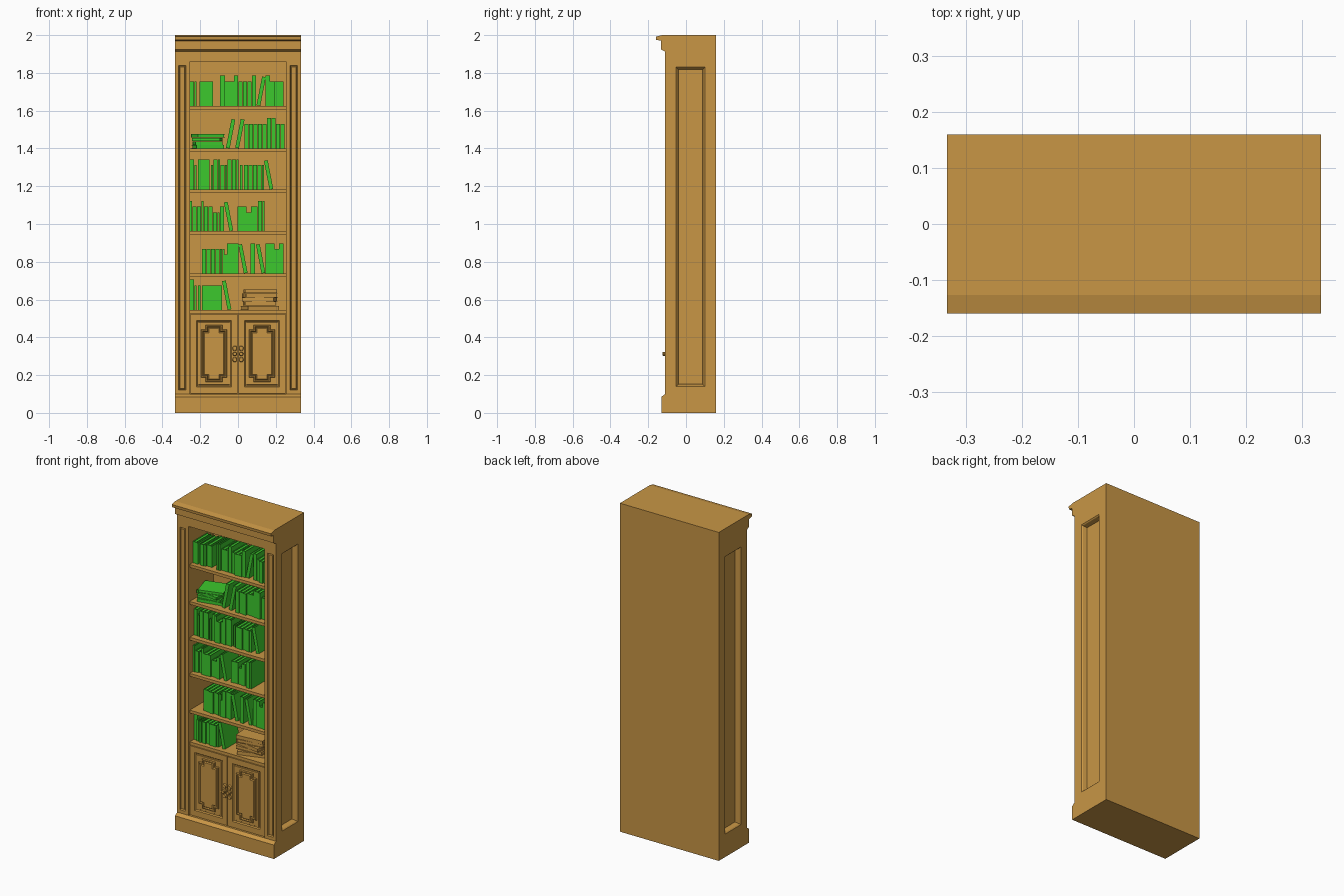
import bpy, bmesh, random
from math import sin, radians
from mathutils import Matrix, Vector

random.seed(4)
if "Cube" in bpy.data.objects:
    bpy.data.objects.remove(bpy.data.objects["Cube"])


def material(name, rgb):
    m = bpy.data.materials.new(name)
    m.use_nodes = True
    m.diffuse_color = (*rgb, 1)
    m.node_tree.nodes["Principled BSDF"].inputs["Base Color"].default_value = (*rgb, 1)
    return m


WOOD = material("warm_wood", (0.58, 0.305, 0.06))
GREEN = material("book_green", (0.045, 0.58, 0.026))

HALF, OPEN = 0.333, 0.255          # half widths of case and opening
FRONT, BACK, INNER = -0.11, 0.16, 0.13
BASE, CROWN = 0.1, 1.9


def finish(name, bm, mat):
    bmesh.ops.recalc_face_normals(bm, faces=bm.faces)
    me = bpy.data.meshes.new(name)
    bm.to_mesh(me)
    bm.free()
    me.materials.append(mat)
    ob = bpy.data.objects.new(name, me)
    bpy.context.collection.objects.link(ob)
    return ob


def add_box(bm, lo, hi, mat=Matrix()):
    lo, hi = Vector(lo), Vector(hi)
    m = mat @ Matrix.Translation((lo + hi) / 2) @ Matrix.Diagonal((*(hi - lo), 1))
    bmesh.ops.create_cube(bm, size=1, matrix=m)


def box(name, lo, hi):
    bm = bmesh.new()
    add_box(bm, lo, hi)
    return finish(name, bm, WOOD)


def moulding(name, profile):
    """Extrude a (y, z) profile across the full width."""
    bm = bmesh.new()
    f = bm.faces.new([bm.verts.new((-HALF, y, z)) for y, z in profile])
    ext = bmesh.ops.extrude_face_region(bm, geom=[f])["geom"]
    bmesh.ops.translate(bm, vec=(2 * HALF, 0, 0),
                        verts=[v for v in ext if isinstance(v, bmesh.types.BMVert)])
    return finish(name, bm, WOOD)


def rect(u0, u1, v0, v1, inset=0):
    return [(u0 + inset, v0 + inset), (u1 - inset, v0 + inset),
            (u1 - inset, v1 - inset), (u0 + inset, v1 - inset)]


def notched(u0, u1, v0, v1, inset, n):
    """Rectangle with square notches cut from its corners."""
    a, b, c, d = u0 + inset, u1 - inset, v0 + inset, v1 - inset
    return [(a + n, c), (b - n, c), (b - n, c + n), (b, c + n), (b, d - n), (b - n, d - n),
            (b - n, d), (a + n, d), (a + n, d - n), (a, d - n), (a, c + n), (a + n, c + n)]


def relief(name, loops, place):
    """Closed solid from matching outlines, each at its own depth."""
    bm = bmesh.new()
    rings = [[bm.verts.new(place(u, v, d)) for u, v in pts] for pts, d in loops]
    for r, s in zip(rings, rings[1:]):
        for i in range(len(r)):
            j = (i + 1) % len(r)
            bm.faces.new((r[i], r[j], s[j], s[i]))
    bm.faces.new(rings[0])
    bm.faces.new(rings[-1])
    return finish(name, bm, WOOD)


# Plinth and crown
moulding("plinth", [(-0.13, 0), (-0.13, 0.085), (FRONT, BASE), (BACK, BASE), (BACK, 0)])
moulding("crown", [(FRONT, CROWN), (FRONT, 1.912), (-0.132, 1.924), (-0.132, 1.97),
                   (-0.158, 1.975), (-0.16, 1.992), (-0.127, 2), (BACK, 2), (BACK, CROWN)])

# Case interior
box("back_panel", (-OPEN, INNER, BASE), (OPEN, BACK, CROWN))
box("header", (-OPEN, FRONT, 1.86), (OPEN, INNER, CROWN))
box("cabinet_core", (-OPEN, -0.085, BASE), (OPEN, INNER, 0.525))
SHELVES = [1.625, 1.4, 1.182, 0.962, 0.738, 0.545]
for i, z in enumerate(SHELVES):
    box(f"shelf_{i + 1}", (-OPEN, -0.1, z - 0.018), (OPEN, INNER, z))

# Sides, pilasters, doors and handles, mirrored left and right
for side, s in (("left", 1), ("right", -1)):
    seam = -0.085
    outer = rect(seam, BACK, BASE, CROWN)
    hole = (-0.052, 0.1, 0.14, 1.83)
    relief(f"{side}_side", [(outer, OPEN - HALF), (outer, 0), (rect(*hole), 0),
                            (rect(*hole, 0.006), -0.006), (rect(*hole, 0.012), -0.032)],
           lambda u, v, d: (s * (HALF + d), u, v))

    def front(u, v, d):
        return (s * u, FRONT - d, v)

    outer = rect(OPEN, HALF, BASE, CROWN)
    flute = (0.276, 0.315, 0.12, 1.84)
    relief(f"{side}_pilaster", [(outer, FRONT - seam), (outer, 0), (rect(*flute), 0),
                                (rect(*flute, 0.004), -0.01), (rect(*flute, 0.008), -0.002)], front)

    outer = rect(0.002, 0.252, 0.103, 0.524)
    field = (0.034, 0.22, 0.138, 0.49)
    relief(f"{side}_door", [(outer, -0.025), (outer, -0.008), (rect(*field), -0.008),
                            (rect(*field, 0.005), -0.015), (rect(*field, 0.01), -0.015),
                            (rect(*field, 0.012), -0.012)], front)
    relief(f"{side}_door_panel", [(notched(*field, k, 0.024), d) for k, d in
                                  ((0.024, -0.014), (0.027, -0.004), (0.033, -0.004),
                                   (0.037, -0.01), (0.042, -0.005))], front)

    bm = bmesh.new()
    for z, r, y in ((0.282, 0.014, -0.112), (0.342, 0.014, -0.112), (0.312, 0.012, -0.125)):
        m = Matrix.Translation((s * 0.017, (y - 0.1) / 2, z)) @ Matrix.Rotation(radians(90), 4, "X")
        bmesh.ops.create_cone(bm, cap_ends=True, segments=10, radius1=r, radius2=r * 0.75,
                              depth=-0.1 - y, matrix=m)
    add_box(bm, (s * 0.017 - 0.005, -0.107, 0.282), (s * 0.017 + 0.005, -0.1, 0.342))
    finish(f"{side}_handle", bm, WOOD)


def add_book(bm, t, depth, h, m):
    """Covers, spine and inset pages; spine faces the front."""
    c, e, w = t * 0.12, 0.004, t / 2
    add_box(bm, (-w, 0, 0), (w, c, h), m)
    add_box(bm, (-w, c, 0), (c - w, depth, h), m)
    add_box(bm, (w - c, c, 0), (w, depth, h), m)
    add_box(bm, (c - w, c, e), (w - c, depth - e, h - e), m)


# Standing books: T/M/S heights, lower case is thin, _ is a gap, slashes lean
HEIGHT = {"t": 0.16, "m": 0.13, "s": 0.1}
ROWS = [(-0.255, "Mm__MmMm_____ttMMTMMMT/TMMM"),
        (-0.065, "//MMMMMTTMM"),
        (-0.255, "Tm_TTt_mTtMmTTt_m_MMMMm\\"),
        (-0.255, "tMMtMMSsM\\___MMSMmTt"),
        (-0.192, "MMMMmmsTTt\\__T_\\TTMT"),
        (-0.255, "Tm_m_MMMMm\\")]
for i, (x, row) in enumerate(ROWS):
    bm = bmesh.new()
    for ch in row:
        y = random.uniform(-0.075, -0.06)
        if ch == "_":
            x += 0.007
        elif ch in "/\\":
            tilt = radians(11) if ch == "/" else radians(-11)
            t, foot = 0.02, 0.049
            at = x + (0.011 if tilt > 0 else foot - 0.011)
            m = Matrix.Translation((at, y, SHELVES[i] + t / 2 * abs(sin(tilt))))
            add_book(bm, t, 0.14, 0.155, m @ Matrix.Rotation(tilt, 4, "Y"))
            x += foot
        else:
            w = 0.0238 if ch.isupper() else 0.013
            m = Matrix.Translation((x + w / 2, y, SHELVES[i]))
            add_book(bm, w - 0.001, 0.14, HEIGHT[ch.lower()], m)
            x += w
    finish(f"books_row_{i + 1}", bm, GREEN)


# Books lying flat in piles
def pile(name, x, z, t, length, yaws, mat):
    bm = bmesh.new()
    for k, yaw in enumerate(yaws):
        m = (Matrix.Translation((x, 0, z + t * (k + 0.5))) @ Matrix.Rotation(radians(yaw), 4, "Z")
             @ Matrix.Rotation(radians(90), 4, "Y") @ Matrix.Translation((0, -0.065, -length / 2)))
        add_book(bm, t - 0.001, 0.13, length, m)
    finish(name, bm, mat)


pile("green_book_pile", -0.16, SHELVES[1], 0.019, 0.15, (12, 186, -8, 196), GREEN)
pile("wooden_book_pile", 0.115, SHELVES[5], 0.022, 0.17, (18, 182, -10, 188, 5), WOOD)
